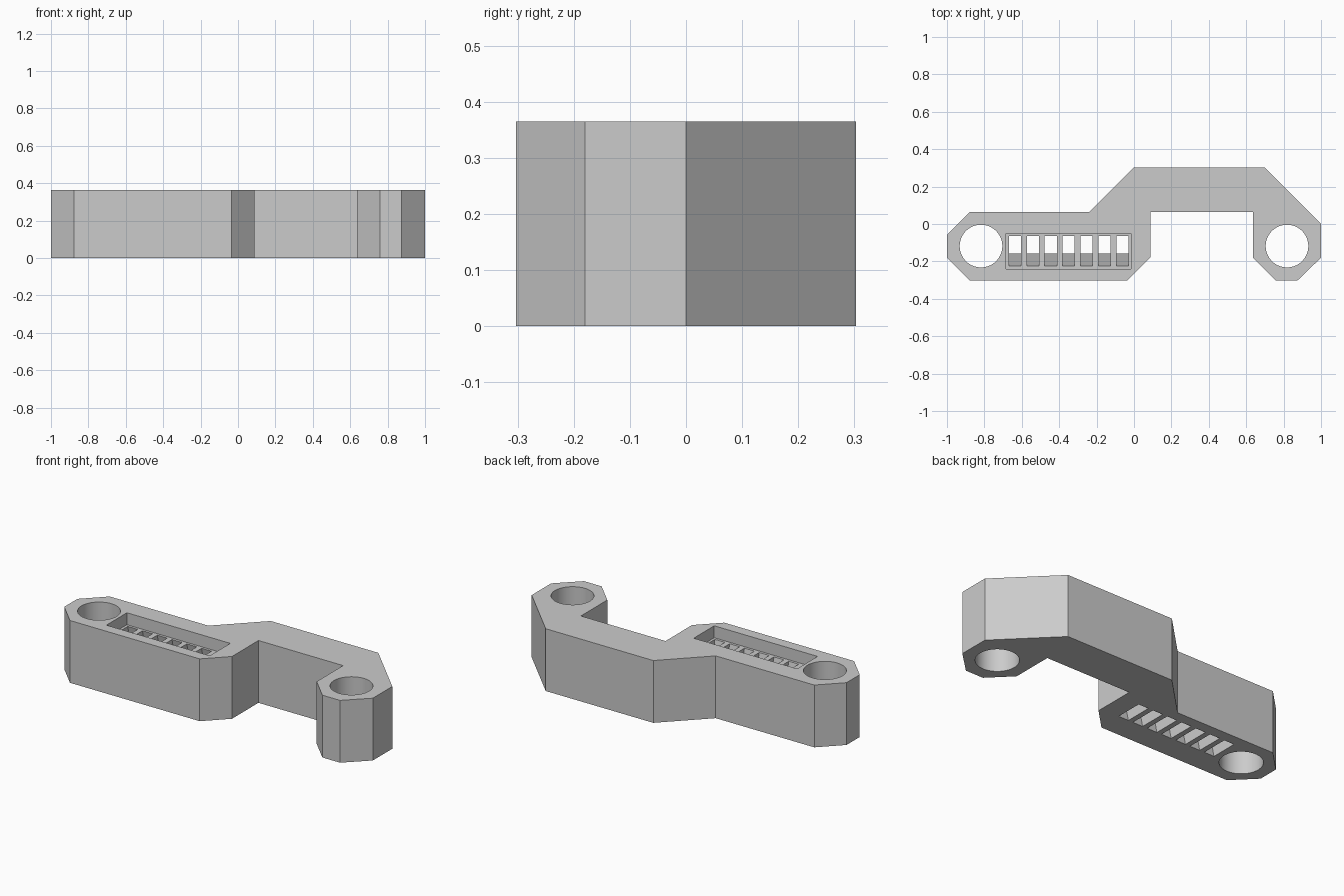
import bpy, bmesh
from math import cos, sin, tau

cube = bpy.data.objects.get("Cube")
if cube:
    bpy.data.objects.remove(cube)

HEIGHT = 0.365
FLOOR = 0.295          # pocket floor level
SLANT = 0.067 / FLOOR  # backward lean of the vents towards the bottom

grey = bpy.data.materials.new("light grey")
grey.use_nodes = True
grey.diffuse_color = (0.6, 0.6, 0.6, 1)
grey.node_tree.nodes["Principled BSDF"].inputs["Base Color"].default_value = (0.6, 0.6, 0.6, 1)


def prisms(name, outlines, z0, z1, shear=0.0):
    """One object made of upright (or y-leaning) prisms over the given outlines."""
    bm = bmesh.new()
    for pts in outlines:
        low = [bm.verts.new((x, y - shear * (z0 - FLOOR), z0)) for x, y in pts]
        top = [bm.verts.new((x, y - shear * (z1 - FLOOR), z1)) for x, y in pts]
        bm.faces.new(low[::-1])
        bm.faces.new(top)
        for i in range(len(pts)):
            j = (i + 1) % len(pts)
            bm.faces.new((low[i], low[j], top[j], top[i]))
    bmesh.ops.recalc_face_normals(bm, faces=bm.faces)
    mesh = bpy.data.meshes.new(name)
    bm.to_mesh(mesh)
    bm.free()
    mesh.materials.append(grey)
    obj = bpy.data.objects.new(name, mesh)
    bpy.context.collection.objects.link(obj)
    return obj


def rect(x0, x1, y0, y1):
    return [(x0, y0), (x1, y0), (x1, y1), (x0, y1)]


def circle(cx, cy, r, n=64):
    return [(cx + r * cos(tau * i / n), cy + r * sin(tau * i / n)) for i in range(n)]


# Offset bracket body
outline = [(-1, -0.18), (-0.877, -0.303), (-0.036, -0.303), (0.087, -0.18),
           (0.087, 0.065), (0.636, 0.065), (0.636, -0.18), (0.759, -0.303),
           (0.873, -0.303), (1, -0.18), (1, 0), (0.697, 0.303),
           (0, 0.303), (-0.238, 0.065), (-0.877, 0.065), (-1, -0.058)]
body = prisms("bracket_body", [outline], 0, HEIGHT)

# Bolt holes, recessed pocket and the row of leaning vents
cutters = [
    prisms("bolt_hole_cutter", [circle(s * 0.818, -0.118, 0.114) for s in (-1, 1)], -0.1, 0.5),
    prisms("pocket_cutter", [rect(-0.685, -0.015, -0.24, -0.05)], FLOOR, 0.5),
    prisms("vent_cutter", [rect(x, x + 0.065, -0.225, -0.065)
                           for x in (-0.669 + 0.0957 * i for i in range(7))],
           -0.05, FLOOR + 0.03, SLANT),
]

bpy.ops.object.select_all(action='DESELECT')
body.select_set(True)
bpy.context.view_layer.objects.active = body
for cutter in cutters:
    cutter.hide_render = True
    cut = body.modifiers.new(cutter.name, 'BOOLEAN')
    cut.operation = 'DIFFERENCE'
    cut.solver = 'EXACT'
    cut.object = cutter
    bpy.ops.object.modifier_apply(modifier=cut.name)
    bpy.data.objects.remove(cutter)

bpy.ops.object.shade_smooth_by_angle(angle=0.5)
